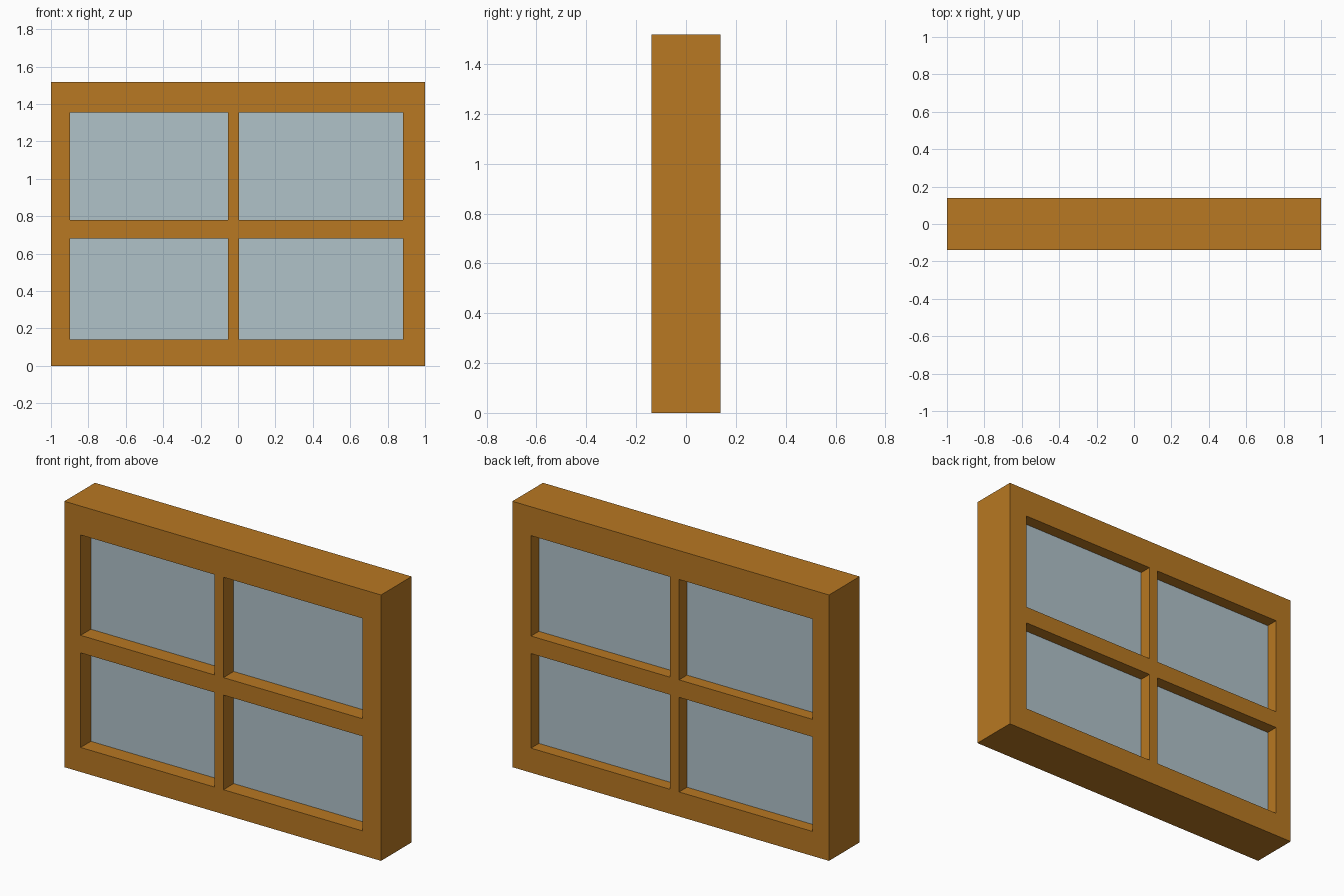
import bpy
import bmesh

if "Cube" in bpy.data.objects:
    bpy.data.objects.remove(bpy.data.objects["Cube"])

# Grid lines of the frame: members and openings alternate
XS = [-1.0, -0.897, -0.053, 0.005, 0.882, 1.0]
ZS = [0.0, 0.14, 0.68, 0.78, 1.353, 1.518]
HALF_DEPTH = 0.138
GLASS_FRONT, GLASS_BACK = -0.046, 0.067


def material(name, srgb):
    lin = [((c / 255 + 0.055) / 1.055) ** 2.4 for c in srgb]
    mat = bpy.data.materials.new(name)
    mat.diffuse_color = (*lin, 1.0)
    mat.use_nodes = True
    mat.node_tree.nodes["Principled BSDF"].inputs["Base Color"].default_value = mat.diffuse_color
    return mat


def extruded_cells(name, cells, y0, y1, mat):
    """Fill the chosen grid cells at y0 and extrude them to y1."""
    bm = bmesh.new()
    grid = {}

    def vert(i, k):
        if (i, k) not in grid:
            grid[i, k] = bm.verts.new((XS[i], y0, ZS[k]))
        return grid[i, k]

    for i, k in cells:
        bm.faces.new([vert(i, k), vert(i + 1, k), vert(i + 1, k + 1), vert(i, k + 1)])
    res = bmesh.ops.extrude_face_region(bm, geom=bm.faces[:], use_keep_orig=True)
    moved = [g for g in res["geom"] if isinstance(g, bmesh.types.BMVert)]
    bmesh.ops.translate(bm, verts=moved, vec=(0, y1 - y0, 0))
    bmesh.ops.recalc_face_normals(bm, faces=bm.faces[:])
    mesh = bpy.data.meshes.new(name)
    bm.to_mesh(mesh)
    bm.free()
    mesh.materials.append(mat)
    obj = bpy.data.objects.new(name, mesh)
    bpy.context.collection.objects.link(obj)
    return obj


wood = material("warm_wood", (184, 120, 34))
glass = material("pale_glass", (176, 194, 201))

# Openings sit on odd columns and rows; everything else is wood
all_cells = [(i, k) for i in range(5) for k in range(5)]
openings = [(i, k) for i, k in all_cells if i % 2 and k % 2]
members = [c for c in all_cells if c not in openings]

# Window frame with crossing bars
extruded_cells("window_frame", members, -HALF_DEPTH, HALF_DEPTH, wood)

# Glass panes, recessed from both faces
for i, k in openings:
    name = ("lower" if k == 1 else "upper") + ("_left" if i == 1 else "_right") + "_pane"
    extruded_cells(name, [(i, k)], GLASS_FRONT, GLASS_BACK, glass)
